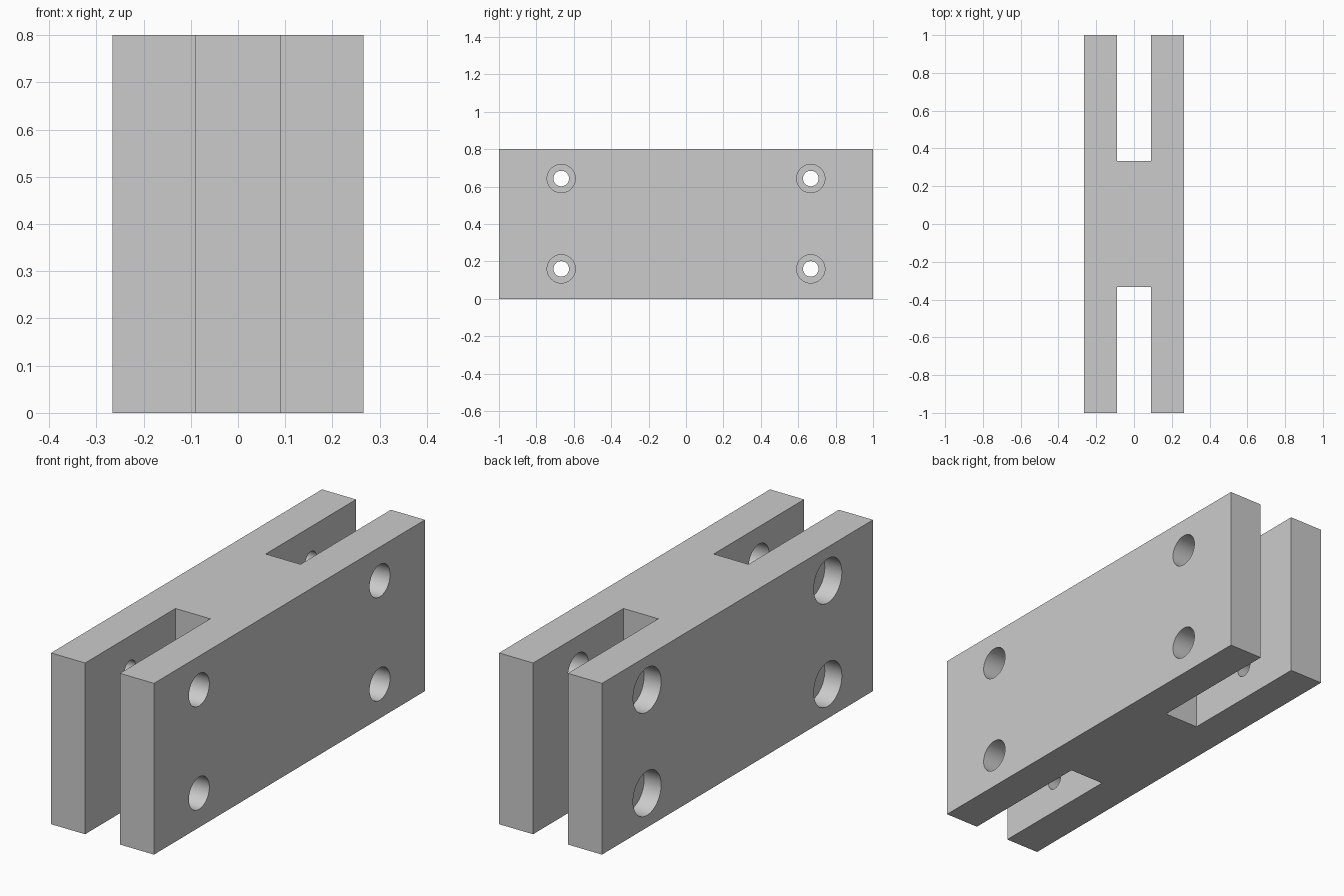
import bpy, bmesh, math

if "Cube" in bpy.data.objects:
    bpy.data.objects.remove(bpy.data.objects["Cube"])

HALF_W, SLOT, LENGTH, CORE, HEIGHT = 0.266, 0.09, 1.0, 0.333, 0.80
SEGMENTS = 48

grey = bpy.data.materials.new("plain grey")
grey.diffuse_color = (0.6, 0.6, 0.6, 1)
grey.use_nodes = True
grey.node_tree.nodes["Principled BSDF"].inputs["Base Color"].default_value = grey.diffuse_color


def make_object(name, bm):
    bmesh.ops.recalc_face_normals(bm, faces=bm.faces[:])
    mesh = bpy.data.meshes.new(name)
    bm.to_mesh(mesh)
    bm.free()
    mesh.materials.append(grey)
    obj = bpy.data.objects.new(name, mesh)
    bpy.context.collection.objects.link(obj)
    return obj


# Double-clevis block: H-shaped outline extruded upward
quarter = [(HALF_W, LENGTH), (SLOT, LENGTH), (SLOT, CORE)]
outline = (quarter
           + [(-x, y) for x, y in reversed(quarter)]
           + [(-x, -y) for x, y in quarter]
           + [(x, -y) for x, y in reversed(quarter)])
bm = bmesh.new()
base = bm.faces.new([bm.verts.new((x, y, 0)) for x, y in outline])
top = bmesh.ops.extrude_face_region(bm, geom=[base])["geom"]
bmesh.ops.translate(bm, vec=(0, 0, HEIGHT),
                    verts=[v for v in top if isinstance(v, bmesh.types.BMVert)])
block = make_object("double_clevis_block", bm)

# Stepped bolt holes: counterbore and small bore at left, wide bore at right
STEPS = [(-0.32, 0.1035), (-0.178, 0.1035), (-0.178, 0.0415),
         (0.0, 0.0415), (0.0, 0.0755), (0.32, 0.0755)]
bm = bmesh.new()
for cy in (-0.667, 0.667):
    for cz in (0.16, 0.643):
        rings = []
        for x, r in STEPS:
            angles = [2 * math.pi * i / SEGMENTS for i in range(SEGMENTS)]
            rings.append([bm.verts.new((x, cy + r * math.cos(a), cz + r * math.sin(a)))
                          for a in angles])
        for a, b in zip(rings, rings[1:]):
            for i in range(SEGMENTS):
                j = (i + 1) % SEGMENTS
                bm.faces.new((a[i], a[j], b[j], b[i]))
        bm.faces.new(rings[0])
        bm.faces.new(rings[-1])
cutter = make_object("bolt_hole_cutter", bm)
cutter.hide_render = True

# Drill the holes
drill = block.modifiers.new("bolt_holes", 'BOOLEAN')
drill.operation = 'DIFFERENCE'
drill.solver = 'EXACT'
drill.object = cutter
bpy.context.view_layer.objects.active = block
block.select_set(True)
bpy.ops.object.modifier_apply(modifier=drill.name)
bpy.data.objects.remove(cutter)

# Smooth bores, crisp edges
bpy.ops.object.shade_smooth_by_angle(angle=math.radians(30))
